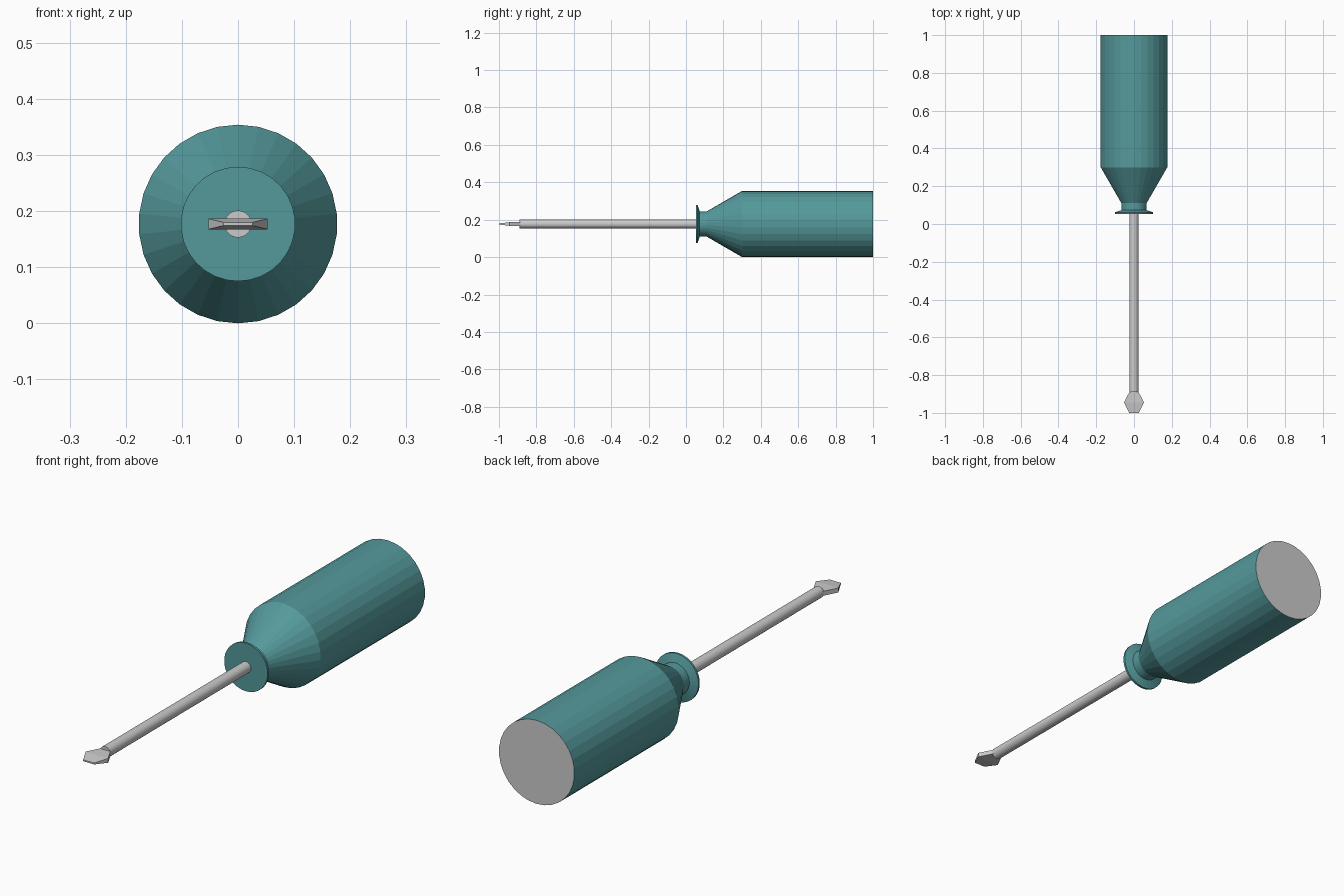
import bpy, math

if "Cube" in bpy.data.objects:
    bpy.data.objects.remove(bpy.data.objects["Cube"])

AXIS_Z = 0.177
SIDES = 30

teal = bpy.data.materials.new("teal_plastic")
teal.diffuse_color = (0.09, 0.32, 0.33, 1)
teal.use_nodes = True
teal.node_tree.nodes["Principled BSDF"].inputs["Base Color"].default_value = teal.diffuse_color


def make(name, verts, faces):
    mesh = bpy.data.meshes.new(name)
    mesh.from_pydata(verts, [], faces)
    obj = bpy.data.objects.new(name, mesh)
    obj.location.z = AXIS_Z
    bpy.context.collection.objects.link(obj)
    return obj


def loft(name, rings):
    """Join equal-sized rings, ordered from front to back, and cap both ends."""
    n = len(rings[0])
    verts = [p for ring in rings for p in ring]
    faces = [(k * n + i, (k + 1) * n + i, (k + 1) * n + (i + 1) % n, k * n + (i + 1) % n)
             for k in range(len(rings) - 1) for i in range(n)]
    faces.append(tuple(range(n)))
    faces.append(tuple(reversed(range(len(verts) - n, len(verts)))))
    return make(name, verts, faces)


def circle(y, r, n):
    return [(r * math.sin(2 * math.pi * i / n), y, -r * math.cos(2 * math.pi * i / n))
            for i in range(n)]


def rect(y, w, h):
    return [(-w, y, -h), (w, y, -h), (w, y, h), (-w, y, h)]


# Handle with front flange, neck, cone and grip; the butt stays grey
handle_profile = [(0.053, 0.102), (0.062, 0.102), (0.073, 0.067), (0.11, 0.067),
                  (0.30, 0.177), (1.0, 0.177)]
handle = loft("handle", [circle(y, r, SIDES) for y, r in handle_profile])
handle.data.materials.append(teal)
handle.data.materials.append(None)
handle.data.polygons[-1].material_index = 1

# Round steel shaft
loft("shaft", [circle(y, 0.024, SIDES) for y in (-0.89, 0.06)])

# Flat flared blade
loft("blade_tip", [rect(-1.0, 0.026, 0.003), rect(-0.945, 0.053, 0.0095),
                   rect(-0.885, 0.022, 0.0095)])
